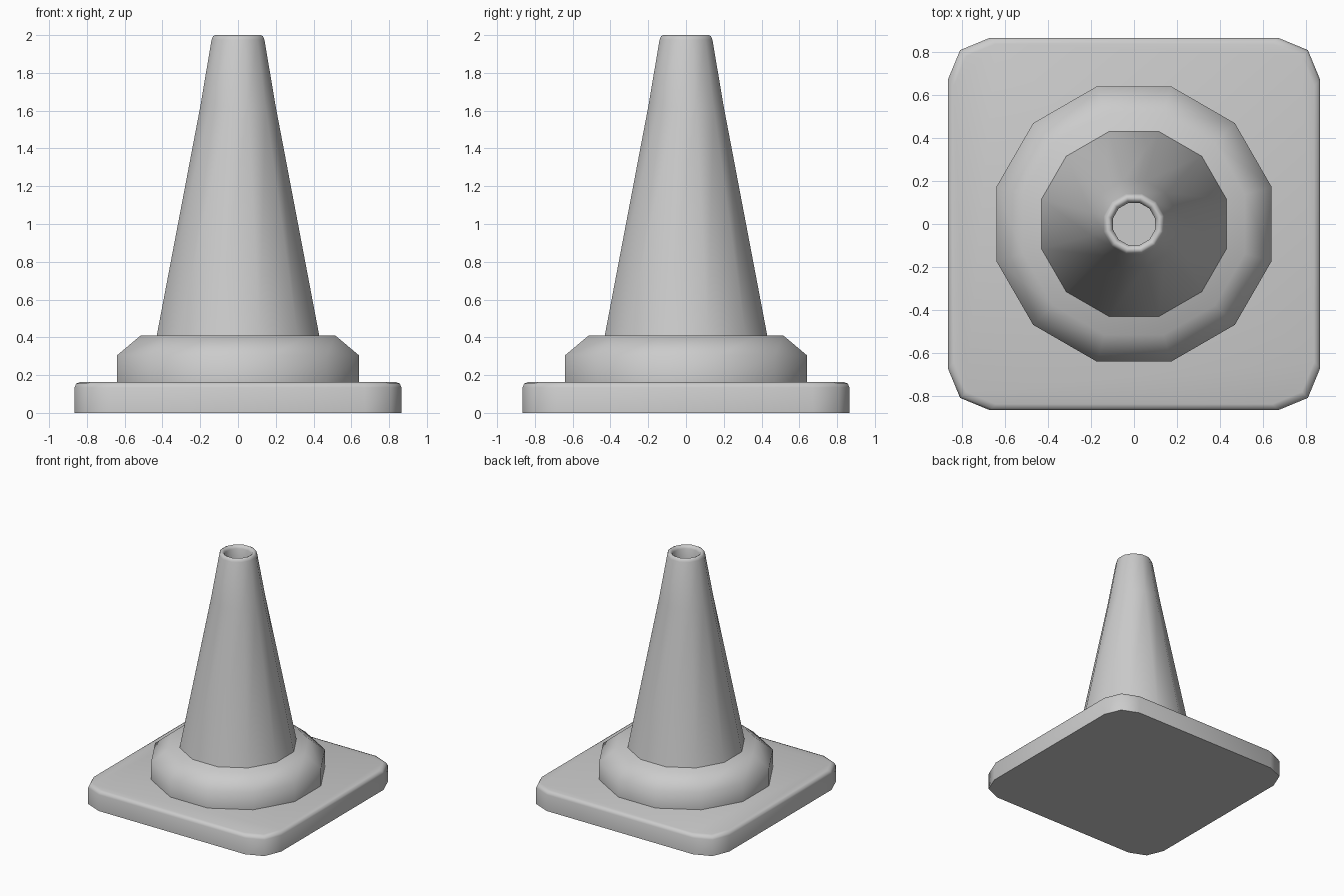
import bpy, bmesh, math

cube = bpy.data.objects.get("Cube")
if cube:
    bpy.data.objects.remove(cube, do_unlink=True)

grey = bpy.data.materials.new("plain_grey")
grey.use_nodes = True
color = (0.6, 0.6, 0.6, 1)
grey.diffuse_color = color
grey.node_tree.nodes["Principled BSDF"].inputs["Base Color"].default_value = color

SIDES = 12


def finish(name, bm, angle):
    bmesh.ops.recalc_face_normals(bm, faces=bm.faces)
    mesh = bpy.data.meshes.new(name)
    bm.to_mesh(mesh)
    bm.free()
    obj = bpy.data.objects.new(name, mesh)
    bpy.context.collection.objects.link(obj)
    mesh.materials.append(grey)
    bpy.ops.object.select_all(action="DESELECT")
    obj.select_set(True)
    bpy.context.view_layer.objects.active = obj
    bpy.ops.object.shade_smooth_by_angle(angle=math.radians(angle))
    return obj


def loft(name, rings, angle):
    """Skin stacked rings of points and cap both ends."""
    bm = bmesh.new()
    loops = [[bm.verts.new(p) for p in ring] for ring in rings]
    for low, high in zip(loops, loops[1:]):
        for i in range(len(low)):
            j = (i + 1) % len(low)
            bm.faces.new((low[i], low[j], high[j], high[i]))
    bm.faces.new(loops[0])
    bm.faces.new(loops[-1])
    return finish(name, bm, angle)


def round_ring(half_width, z):
    r = half_width / math.cos(math.pi / SIDES)
    angles = [(i + 0.5) * math.tau / SIDES for i in range(SIDES)]
    return [(r * math.cos(a), r * math.sin(a), z) for a in angles]


def base_ring(half, z):
    # Square with two-segment rounded corners
    cut = 0.195
    points = []
    for quarter in range(4):
        c, s = round(math.cos(quarter * math.pi / 2)), round(math.sin(quarter * math.pi / 2))
        for step in range(3):
            a = step * math.pi / 4
            x = half - cut + cut * math.cos(a)
            y = half - cut + cut * math.sin(a)
            points.append((x * c - y * s, x * s + y * c, z))
    return points


# Square foot with a softened top rim
loft("base_plate", [base_ring(0.865, 0), base_ring(0.865, 0.135),
                    base_ring(0.857, 0.155), base_ring(0.837, 0.163)], 50)

# Chamfered collar around the foot of the cone
loft("collar", [round_ring(0.64, 0.163), round_ring(0.64, 0.305),
                round_ring(0.515, 0.41)], 55)

# Tapered cone with rounded lip and hollow top
cone = [(0.43, 0.41), (0.2, 1.62), (0.14, 1.975), (0.133, 1.993), (0.12, 2.0),
        (0.107, 1.993), (0.098, 1.975), (0.098, 1.85)]
loft("cone", [round_ring(w, z) for w, z in cone], 60)
